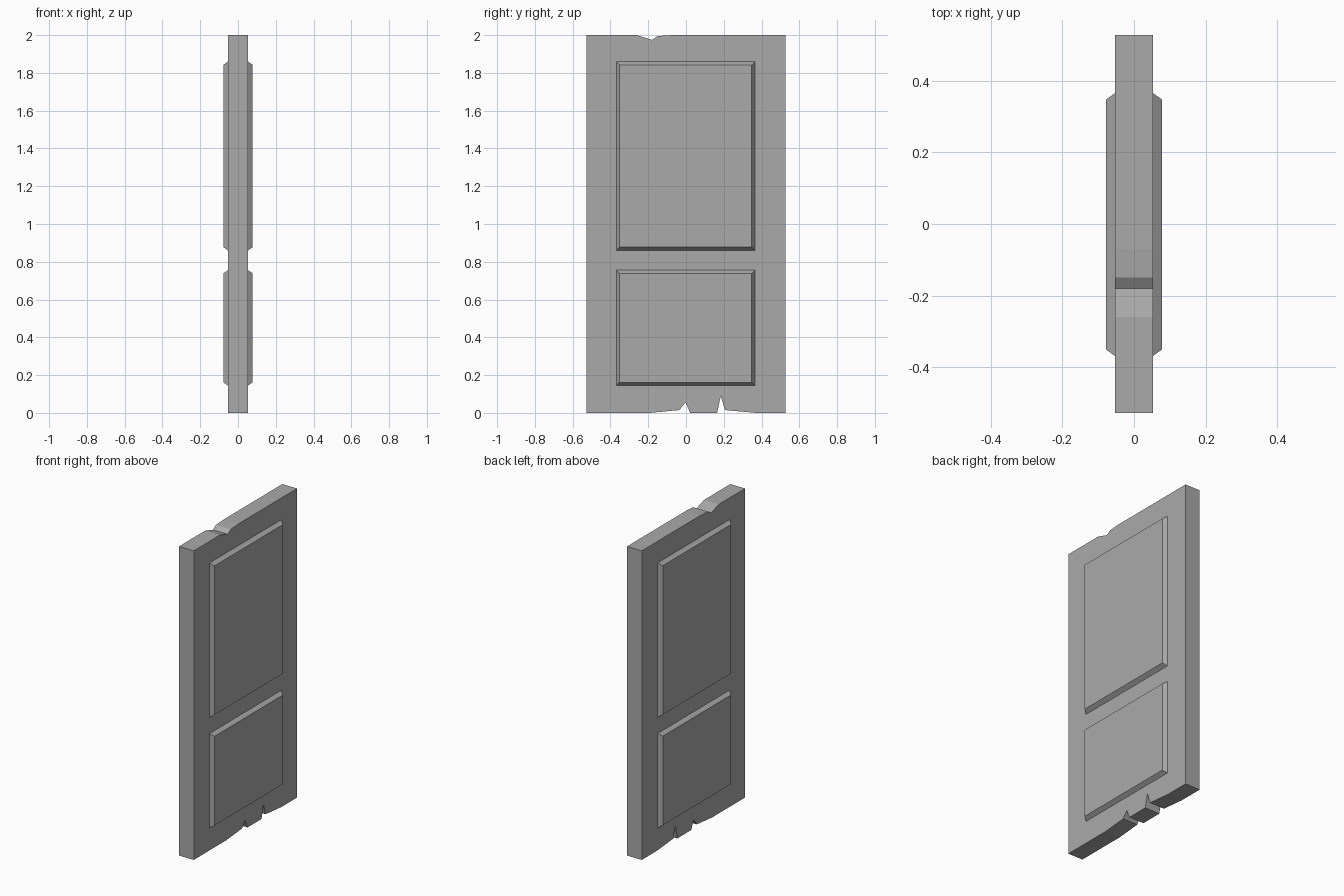
import bpy
import bmesh

cube = bpy.data.objects.get("Cube")
if cube:
    bpy.data.objects.remove(cube, do_unlink=True)

grey = bpy.data.materials.new("door grey")
grey.use_nodes = True
colour = (0.4, 0.4, 0.4, 1)
grey.diffuse_color = colour
grey.node_tree.nodes["Principled BSDF"].inputs["Base Color"].default_value = colour

HALF = 0.053    # half thickness of the slab
RAISED = 0.078  # distance of the panel face from the centre plane


def finish(name, bm):
    bmesh.ops.recalc_face_normals(bm, faces=bm.faces)
    mesh = bpy.data.meshes.new(name)
    bm.to_mesh(mesh)
    bm.free()
    mesh.materials.append(grey)
    obj = bpy.data.objects.new(name, mesh)
    bpy.context.collection.objects.link(obj)
    return obj


def door_slab(outline):
    """Extrude a (y, z) outline through the door thickness."""
    bm = bmesh.new()
    face = bm.faces.new([bm.verts.new((-HALF, y, z)) for y, z in outline])
    result = bmesh.ops.extrude_face_region(bm, geom=[face], use_keep_orig=True)
    verts = [v for v in result["geom"] if isinstance(v, bmesh.types.BMVert)]
    bmesh.ops.translate(bm, verts=verts, vec=(2 * HALF, 0, 0))
    return finish("door_slab", bm)


def raised_panel(name, side, y0, y1, z0, z1, bevel):
    """Raised field with sloping edges on one face of the door."""
    bm = bmesh.new()
    rings = []
    for x, d in ((HALF, 0), (RAISED, bevel)):
        corners = ((y0 + d, z0 + d), (y1 - d, z0 + d), (y1 - d, z1 - d), (y0 + d, z1 - d))
        rings.append([bm.verts.new((side * x, y, z)) for y, z in corners])
    base, top = rings
    bm.faces.new(top)
    for i in range(4):
        j = (i + 1) % 4
        bm.faces.new((base[i], base[j], top[j], top[i]))
    obj = finish(name, bm)
    # Open shell: make sure the field faces away from the slab
    if obj.data.polygons[0].normal.x * side < 0:
        obj.data.flip_normals()


# Slab outline with chipped bottom and top edges
door_slab([
    (-0.528, 0), (-0.19, 0), (-0.035, 0.015), (-0.002, 0.056), (0.022, 0),
    (0.165, 0), (0.184, 0.09), (0.206, 0.015), (0.37, 0), (0.528, 0),
    (0.528, 2), (-0.07, 2), (-0.15, 1.995), (-0.18, 1.975), (-0.26, 2), (-0.528, 2),
])

# Two raised panels on each face
for side, label in ((1, "left"), (-1, "right")):
    raised_panel(f"upper_panel_{label}", side, -0.369, 0.366, 0.86, 1.86, 0.018)
    raised_panel(f"lower_panel_{label}", side, -0.368, 0.365, 0.145, 0.756, 0.017)
